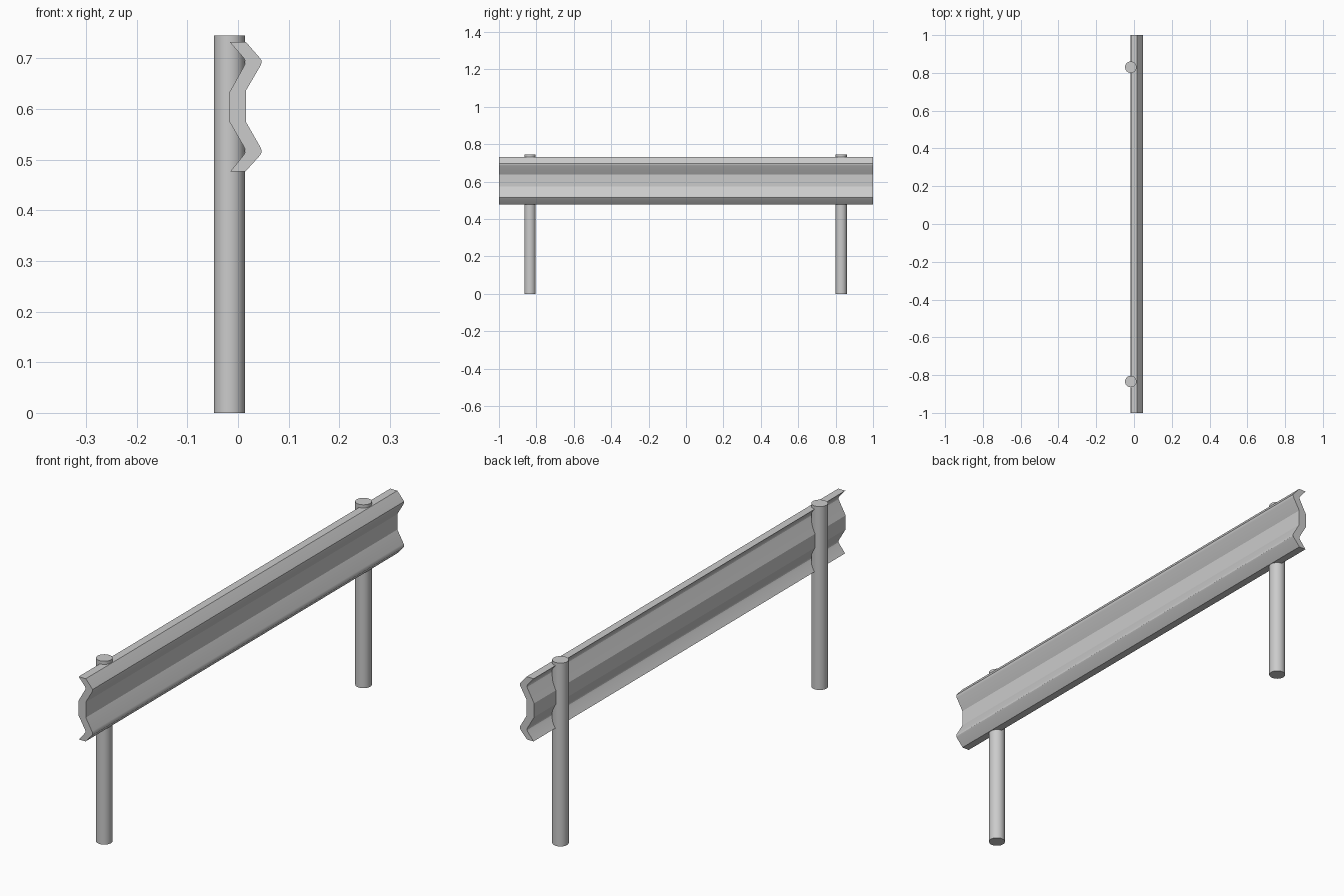
import bpy, bmesh

if "Cube" in bpy.data.objects:
    bpy.data.objects.remove(bpy.data.objects["Cube"])

def smooth(ob, angle=0.4):
    bpy.ops.object.select_all(action='DESELECT')
    bpy.context.view_layer.objects.active = ob
    ob.select_set(True)
    bpy.ops.object.shade_smooth_by_angle(angle=angle)

# Round posts
for name, y in (("front_post", -0.834), ("back_post", 0.83)):
    bpy.ops.mesh.primitive_cylinder_add(vertices=32, radius=0.0305, depth=0.745,
                                        location=(-0.017, y, 0.3725))
    post = bpy.context.object
    post.name = name
    smooth(post)

# W-beam rail: cross-section (x, z) extruded along y
front = [(0.016, 0.732), (0.043, 0.701), (0.0465, 0.696), (0.0465, 0.691), (0.044, 0.685),
         (0.016, 0.637), (0.016, 0.574), (0.044, 0.525), (0.0465, 0.519), (0.0465, 0.514),
         (0.043, 0.508), (0.015, 0.477)]
back = [(-0.015, 0.477), (0.011, 0.509), (0.0145, 0.515), (0.0145, 0.520), (0.012, 0.525),
        (-0.0175, 0.576), (-0.0175, 0.632), (0.012, 0.685), (0.0145, 0.690), (0.0145, 0.695),
        (0.011, 0.701), (-0.016, 0.732)]
bm = bmesh.new()
face = bm.faces.new([bm.verts.new((x, -1, z)) for x, z in front + back])
ext = bmesh.ops.extrude_face_region(bm, geom=[face])
moved = [g for g in ext["geom"] if isinstance(g, bmesh.types.BMVert)]
bmesh.ops.translate(bm, verts=moved, vec=(0, 2, 0))
bmesh.ops.recalc_face_normals(bm, faces=bm.faces)
mesh = bpy.data.meshes.new("rail")
bm.to_mesh(mesh)
bm.free()
rail = bpy.data.objects.new("rail", mesh)
bpy.context.collection.objects.link(rail)
smooth(rail)
